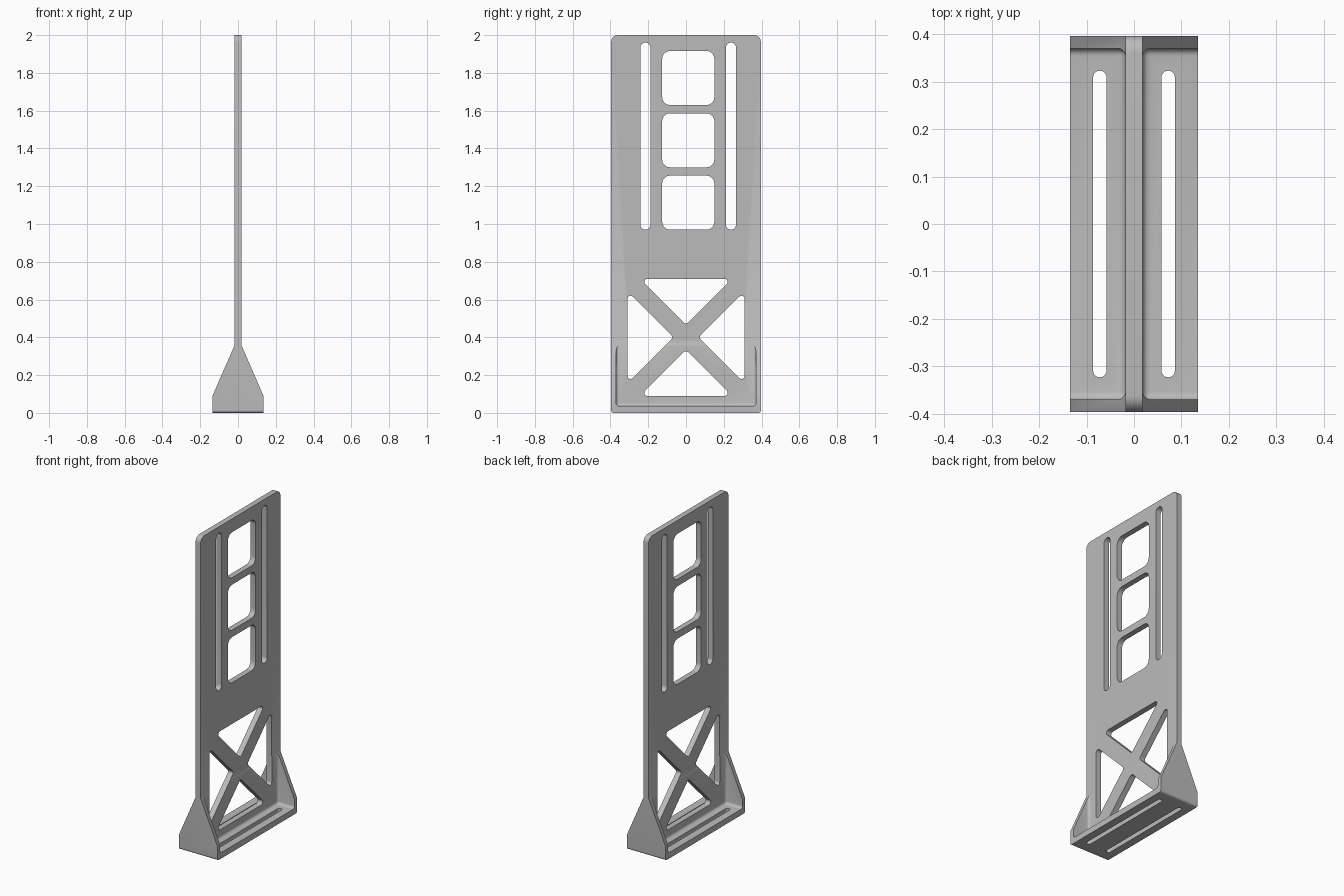
import bpy, bmesh, math
from mathutils import Vector

cube = bpy.data.objects.get("Cube")
if cube:
    bpy.data.objects.remove(cube, do_unlink=True)

HALF_Y = 0.396      # half width of the bracket
HALF_T = 0.0175     # half thickness of the upright plate
FOOT_X = 0.135      # half depth of the foot

grey = bpy.data.materials.new("plain grey")
grey.use_nodes = True
COLOUR = (0.5, 0.5, 0.5, 1)
grey.diffuse_color = COLOUR
grey.node_tree.nodes["Principled BSDF"].inputs["Base Color"].default_value = COLOUR


def make_object(name, bm):
    bmesh.ops.recalc_face_normals(bm, faces=bm.faces)
    mesh = bpy.data.meshes.new(name)
    bm.to_mesh(mesh)
    bm.free()
    mesh.materials.append(grey)
    obj = bpy.data.objects.new(name, mesh)
    bpy.context.collection.objects.link(obj)
    return obj


def rounded(points, radius, steps=8):
    """Outline of a convex polygon with true circular corners."""
    pts = [Vector(p) for p in points]
    out = []
    for i, p in enumerate(pts):
        a = (pts[i - 1] - p).normalized()
        b = (pts[(i + 1) % len(pts)] - p).normalized()
        half = a.angle(b) / 2
        centre = p + (a + b).normalized() * radius / math.sin(half)
        start = p + a * radius / math.tan(half) - centre
        end = p + b * radius / math.tan(half) - centre
        sweep = math.pi - 2 * half
        for k in range(steps + 1):
            t = k / steps
            out.append(centre + (start * math.sin((1 - t) * sweep)
                                 + end * math.sin(t * sweep)) / math.sin(sweep))
    return out


def rectangle(u0, u1, v0, v1):
    return [(u0, v0), (u1, v0), (u1, v1), (u0, v1)]


def prism(bm, outline, place, low, high):
    """Extrude a 2D outline; place(u, v, w) gives the 3D position."""
    face = bm.faces.new([bm.verts.new(place(u, v, low)) for u, v in outline])
    made = bmesh.ops.extrude_face_region(bm, geom=[face])["geom"]
    shift = Vector(place(0, 0, high)) - Vector(place(0, 0, low))
    verts = [g for g in made if isinstance(g, bmesh.types.BMVert)]
    bmesh.ops.translate(bm, verts=verts, vec=shift)


def bevel_cross_edges(bm, z, radius):
    """Round the edges running along x at the two ends, at height z."""
    edges = [e for e in bm.edges
             if all(abs(v.co.z - z) < 1e-5 for v in e.verts)
             and abs(e.verts[0].co.y - e.verts[1].co.y) < 1e-5]
    bmesh.ops.bevel(bm, geom=edges, offset=radius, segments=8,
                    profile=0.5, affect='EDGES')


# Upright plate and foot as one solid
bm = bmesh.new()
right_half = [(FOOT_X, 0), (FOOT_X, 0.09), (HALF_T, 0.36), (HALF_T, 2)]
section = right_half + [(-x, z) for x, z in reversed(right_half)]
prism(bm, section, lambda u, v, w: (u, w, v), -HALF_Y, HALF_Y)
bevel_cross_edges(bm, 2, 0.035)
bevel_cross_edges(bm, 0, 0.014)
bracket = make_object("bracket", bm)

# Filleted pockets that leave the floor and the two end gussets
bm = bmesh.new()
for side in (-1, 1):
    inner = HALF_T + 0.0005
    prism(bm, rectangle(inner, 0.3, 0.037, 0.6),
          lambda u, v, w: (side * u, w, v), -0.37, 0.37)
bmesh.ops.bevel(bm, geom=bm.edges[:], offset=0.016, segments=5,
                profile=0.5, affect='EDGES')
pockets = make_object("pocket_cutter", bm)

# Through holes in the plate and the floor
bm = bmesh.new()


def plate_hole(outline):
    prism(bm, outline, lambda u, v, w: (w, u, v), -0.05, 0.05)


for row in range(3):
    z = 0.97 + row * 0.33
    plate_hole(rounded(rectangle(-0.126, 0.15, z, z + 0.286), 0.042))
for y in (-0.215, 0.238):
    plate_hole(rounded(rectangle(y - 0.0265, y + 0.0265, 0.97, 1.96), 0.026))

# Four triangles leave a diagonal cross brace
for turn in range(4):
    c, s = round(math.cos(turn * math.pi / 2)), round(math.sin(turn * math.pi / 2))
    triangle = [(0, 0.067), (0.243, 0.31), (-0.243, 0.31)]
    plate_hole(rounded([(u * c - v * s, 0.4 + u * s + v * c)
                        for u, v in triangle], 0.016))

# Mounting slots in the floor
for x in (-0.072, 0.072):
    prism(bm, rounded(rectangle(x - 0.014, x + 0.014, -0.323, 0.323), 0.0138),
          lambda u, v, w: (u, v, w), -0.03, 0.07)
holes = make_object("hole_cutter", bm)

# Cut, then remove the helpers
bpy.ops.object.select_all(action='DESELECT')
bpy.context.view_layer.objects.active = bracket
bracket.select_set(True)
for cutter in (pockets, holes):
    cutter.hide_render = True
    mod = bracket.modifiers.new(cutter.name, 'BOOLEAN')
    mod.operation = 'DIFFERENCE'
    mod.solver = 'EXACT'
    mod.object = cutter
    bpy.ops.object.modifier_apply(modifier=mod.name)
    bpy.data.objects.remove(cutter, do_unlink=True)

bpy.ops.object.shade_smooth_by_angle(angle=math.radians(30))
